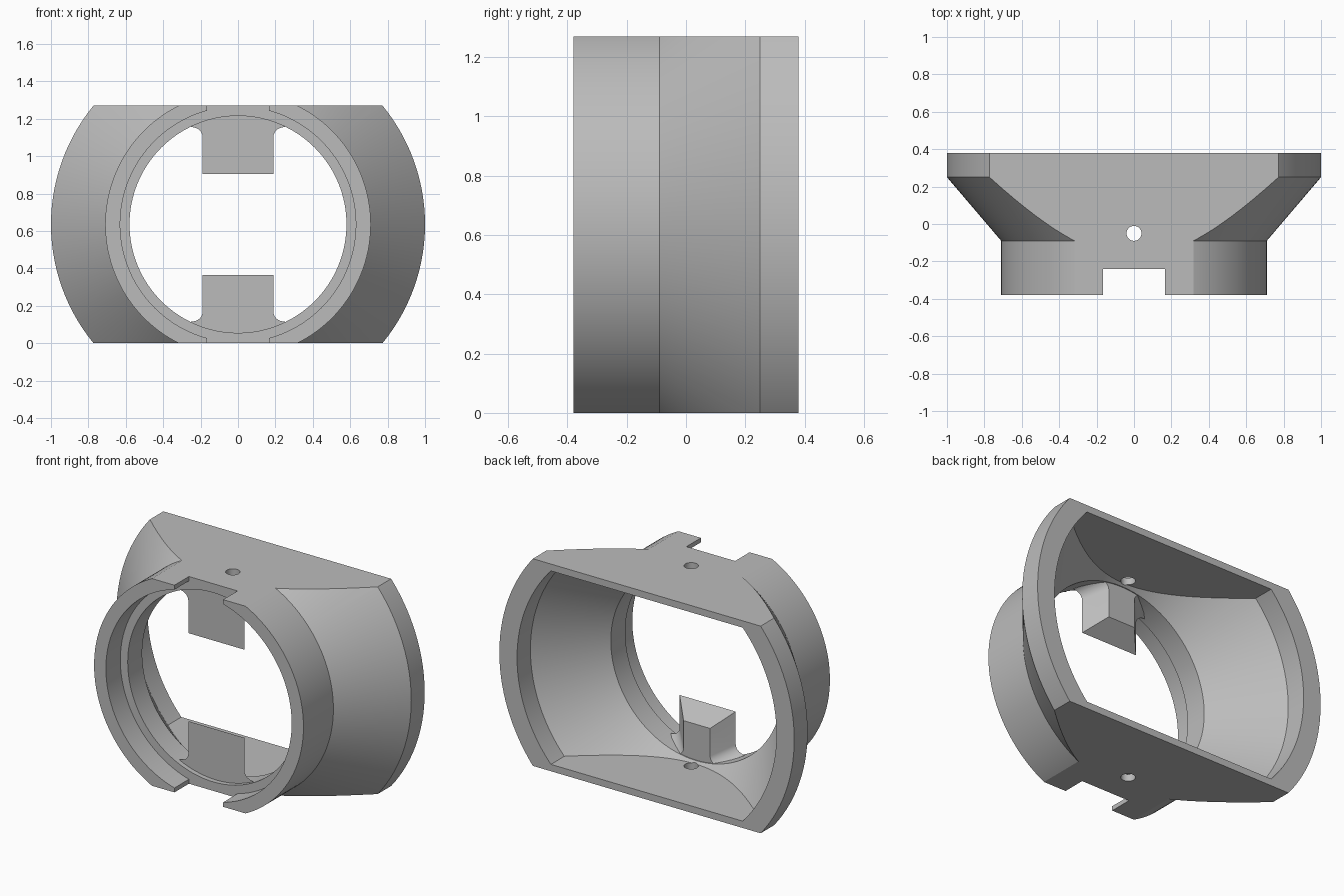
import bpy, bmesh, math
from mathutils import Matrix, Vector

cube = bpy.data.objects.get("Cube")
if cube:
    bpy.data.objects.remove(cube, do_unlink=True)

MID = 0.635      # height of the ring axis, also half the outer height
INNER = 0.593    # half height between the inner flats

grey = bpy.data.materials.new("plain grey")
grey.use_nodes = True
colour = (0.5, 0.5, 0.5, 1)
grey.diffuse_color = colour
grey.node_tree.nodes["Principled BSDF"].inputs["Base Color"].default_value = colour


def finish(name, bm):
    bmesh.ops.recalc_face_normals(bm, faces=bm.faces)
    mesh = bpy.data.meshes.new(name)
    bm.to_mesh(mesh)
    bm.free()
    mesh.materials.append(grey)
    obj = bpy.data.objects.new(name, mesh)
    bpy.context.collection.objects.link(obj)
    return obj


def turned(name, profile, steps=128):
    """Solid of revolution about the y axis from (radius, y) points."""
    bm = bmesh.new()
    rings = []
    for r, y in profile:
        rings.append([bm.verts.new((r * math.cos(a), y, MID + r * math.sin(a)))
                      for a in (math.tau * i / steps for i in range(steps))])
    for a, b in zip(rings, rings[1:]):
        for i in range(steps):
            j = (i + 1) % steps
            bm.faces.new((a[i], a[j], b[j], b[i]))
    bm.faces.new(rings[0])
    bm.faces.new(rings[-1])
    return finish(name, bm)


def box(name, size, centre):
    bm = bmesh.new()
    bmesh.ops.create_cube(bm, size=1, matrix=Matrix.Translation(centre)
                          @ Matrix.Diagonal((*size, 1)))
    return finish(name, bm)


def combine(target, tool, operation):
    mod = target.modifiers.new(operation.lower(), "BOOLEAN")
    mod.object, mod.operation, mod.solver = tool, operation, "EXACT"
    bpy.context.view_layer.objects.active = target
    bpy.ops.object.modifier_apply(modifier=mod.name)
    bpy.data.objects.remove(tool, do_unlink=True)


# Flared housing with flat top and bottom
housing = turned("flared_housing", [(0.71, -0.38), (0.71, -0.09), (1, 0.25), (1, 0.38)])
combine(housing, box("outer_slab", (3, 2, 2 * MID), (0, 0, MID)), "INTERSECT")

# Hollow rear cavity with flat walls, tapering to the throat
cavity = turned("cavity", [(0.88, 0.5), (0.88, 0.25), (0.58, -0.1), (0.58, -0.3)])
combine(cavity, box("inner_slab", (3, 2, 2 * INNER), (0, 0, MID)), "INTERSECT")
combine(housing, cavity, "DIFFERENCE")

# Front counterbore, the notches in its rim and the vertical pin holes
combine(housing, turned("counterbore", [(0.63, -0.24), (0.63, -0.5)]), "DIFFERENCE")
combine(housing, box("notch", (0.33, 0.26, 2), (0, -0.37, MID)), "DIFFERENCE")
bm = bmesh.new()
bmesh.ops.create_cone(bm, cap_ends=True, segments=32, radius1=0.04, radius2=0.04,
                      depth=3, matrix=Matrix.Translation((0, -0.05, MID)))
combine(housing, finish("pin_hole", bm), "DIFFERENCE")


def tab_outline(half, tip, base):
    """Half outline of a tab whose foot flares in a quarter round."""
    pts = [(half, tip)]
    for i in range(9):
        a = math.pi / 2 * i / 8
        pts.append((half + 0.06 * (1 - math.cos(a)), base + 0.05 * math.sin(a)))
    pts.append((half + 0.06, 0.612))
    return pts + [(-x, z) for x, z in reversed(pts)]


# Tabs reaching into the throat, narrowing towards the back
for name, sign in (("upper_tab", 1), ("lower_tab", -1)):
    bm = bmesh.new()
    front, back = [[bm.verts.new((x, y, MID + sign * z)) for x, z in tab_outline(*shape)]
                   for y, shape in ((-0.21, (0.19, 0.27, 0.47)),
                                    (-0.105, (0.09, 0.36, 0.53)))]
    bm.faces.new(front)
    bm.faces.new(back)
    for i in range(len(front)):
        j = (i + 1) % len(front)
        bm.faces.new((front[i], front[j], back[j], back[i]))
    combine(housing, finish(name, bm), "UNION")

# Smooth curved walls, sharp edges
bpy.ops.object.select_all(action="DESELECT")
housing.select_set(True)
bpy.context.view_layer.objects.active = housing
bpy.ops.object.shade_smooth_by_angle(angle=math.radians(25))
